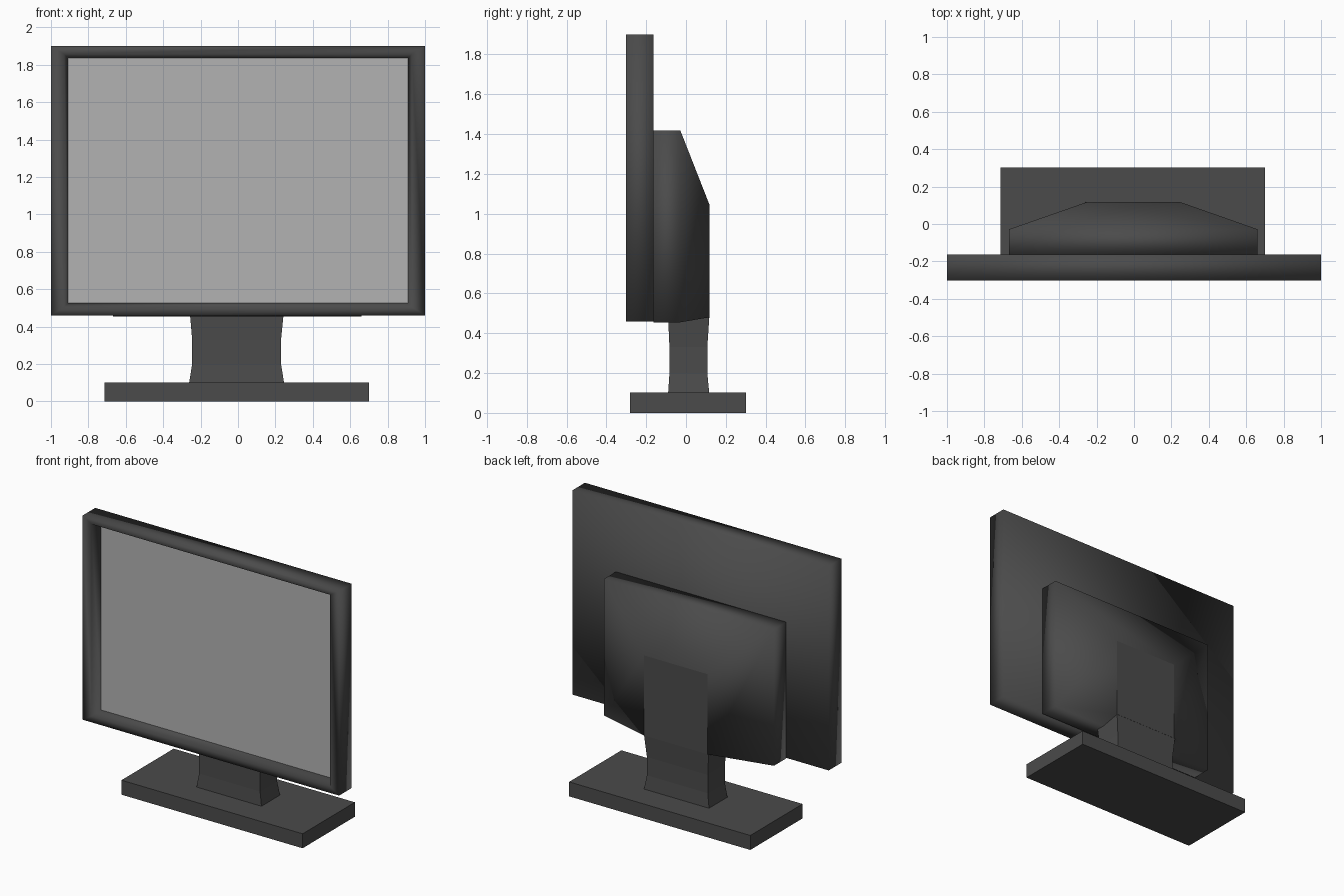
import bpy, bmesh

if "Cube" in bpy.data.objects:
    bpy.data.objects.remove(bpy.data.objects["Cube"])


def material(name, value):
    m = bpy.data.materials.new(name)
    m.diffuse_color = (value, value, value, 1)
    m.use_nodes = True
    m.node_tree.nodes["Principled BSDF"].inputs["Base Color"].default_value = m.diffuse_color
    return m


dark = material("dark_plastic", 0.07)
glass = material("screen_grey", 0.45)


def upright(x0, x1, z0, z1, y):
    """Rectangle facing front/back."""
    return [(x0, y, z0), (x1, y, z0), (x1, y, z1), (x0, y, z1)]


def level(x0, x1, y0, y1, z):
    """Horizontal rectangle."""
    return [(x0, y0, z), (x1, y0, z), (x1, y1, z), (x0, y1, z)]


def loft(name, loops, mat, smooth=False, cap_end=True):
    """Skin a stack of rectangles; caps the start and optionally the end."""
    bm = bmesh.new()
    rings = [[bm.verts.new(p) for p in loop] for loop in loops]
    for a, b in zip(rings, rings[1:]):
        for i in range(4):
            j = (i + 1) % 4
            bm.faces.new((a[i], a[j], b[j], b[i]))
    bm.faces.new(rings[0][::-1])
    for f in bm.faces:
        f.smooth = smooth
    if cap_end and len(rings) > 1:
        bm.faces.new(rings[-1]).smooth = False
    if len(rings) > 1:
        bmesh.ops.recalc_face_normals(bm, faces=bm.faces)
    me = bpy.data.meshes.new(name)
    bm.to_mesh(me)
    bm.free()
    me.materials.append(mat)
    ob = bpy.data.objects.new(name, me)
    bpy.context.collection.objects.link(ob)
    return ob


# Display bezel: closed back, outer walls, front border, sloped recess, recess floor
loft("display_bezel", [
    upright(-1, 1, 0.46, 1.90, -0.162),
    upright(-1, 1, 0.46, 1.90, -0.302),
    upright(-0.93, 0.93, 0.505, 1.857, -0.302),
    upright(-0.91, 0.91, 0.525, 1.835, -0.225),
], dark, smooth=True)

# Screen panel, just proud of the recess floor
loft("screen", [
    upright(-0.91, 0.91, 0.525, 1.835, -0.220),
    upright(-0.91, 0.91, 0.525, 1.835, -0.228),
], glass)

# Rear housing tapering to a flat mounting face
loft("rear_housing", [
    upright(-0.667, 0.66, 0.455, 1.417, -0.164),
    upright(-0.667, 0.66, 0.455, 1.417, -0.028),
    upright(-0.25, 0.245, 0.48, 1.045, 0.118),
], dark, smooth=True)

# Waisted neck
loft("stand_neck", [
    level(-0.262, 0.247, -0.09, 0.117, 0.095),
    level(-0.245, 0.23, -0.083, 0.107, 0.20),
    level(-0.245, 0.23, -0.083, 0.107, 0.33),
    level(-0.258, 0.245, -0.09, 0.117, 0.48),
], dark)

# Foot slab
loft("stand_base", [
    level(-0.713, 0.70, -0.28, 0.302, 0),
    level(-0.713, 0.70, -0.28, 0.302, 0.102),
], dark)
